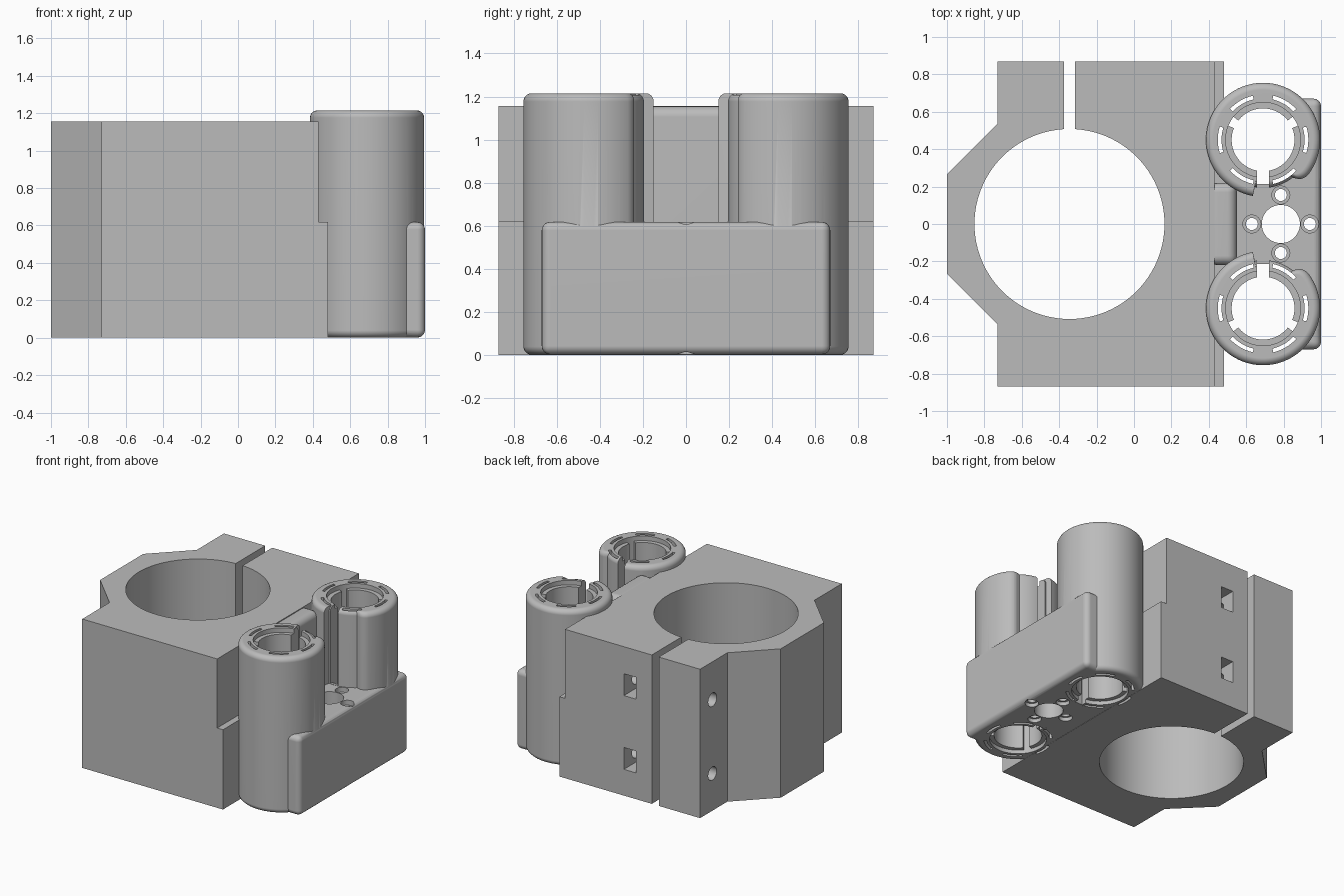
import bpy, bmesh
from math import sin, cos, pi, radians, sqrt

cube = bpy.data.objects.get("Cube")
if cube:
    bpy.data.objects.remove(cube, do_unlink=True)

grey = bpy.data.materials.new("plain_grey")
grey.use_nodes = True
colour = (0.5, 0.5, 0.5, 1)
grey.diffuse_color = colour
grey.node_tree.nodes["Principled BSDF"].inputs["Base Color"].default_value = colour

HEIGHT, STEP_Z = 1.157, 0.62
TUBE_TOP, TUBE_X, TUBE_Y = 1.215, 0.69, 0.45


def loft(name, rings):
    """Solid from stacked closed outlines of equal point count."""
    bm = bmesh.new()
    loops = [[bm.verts.new(p) for p in ring] for ring in rings]
    n = len(loops[0])
    for low, high in zip(loops, loops[1:]):
        for i in range(n):
            j = (i + 1) % n
            bm.faces.new((low[i], low[j], high[j], high[i]))
    bm.faces.new(loops[0][::-1])
    bm.faces.new(loops[-1])
    bmesh.ops.recalc_face_normals(bm, faces=bm.faces)
    mesh = bpy.data.meshes.new(name)
    bm.to_mesh(mesh)
    bm.free()
    mesh.materials.append(grey)
    ob = bpy.data.objects.new(name, mesh)
    bpy.context.collection.objects.link(ob)
    return ob


def prism(name, outline, z0, z1):
    return loft(name, [[(x, y, z) for x, y in outline] for z in (z0, z1)])


def box(name, x0, x1, y0, y1, z0, z1):
    return prism(name, [(x0, y0), (x1, y0), (x1, y1), (x0, y1)], z0, z1)


def circle(x, y, r, n=48):
    return [(x + r * cos(2 * pi * i / n), y + r * sin(2 * pi * i / n)) for i in range(n)]


def apply_modifier(ob, mod):
    bpy.context.view_layer.objects.active = ob
    bpy.ops.object.modifier_apply(modifier=mod.name)


def combine(target, tool, operation="DIFFERENCE"):
    mod = target.modifiers.new("combine", "BOOLEAN")
    mod.operation, mod.solver, mod.object = operation, "EXACT", tool
    apply_modifier(target, mod)
    bpy.data.objects.remove(tool, do_unlink=True)


def round_edges(ob, width):
    mod = ob.modifiers.new("round", "BEVEL")
    mod.width, mod.segments = width, 5
    apply_modifier(ob, mod)


# Clamp body: stepped front side, chamfered outer side
half = [(0.48, 0.87), (-0.73, 0.87), (-0.73, 0.535), (-1.0, 0.265)]
outline = half + [(x, -y) for x, y in reversed(half)]
body = prism("bearing_clamp_bracket", outline, 0, HEIGHT)
combine(body, box("step_cutter", 0.43, 0.6, -1, 1, STEP_Z, 1.3))

# Rib between the tubes and the nut block under them
rib = box("rib", 0.4, 0.55, -0.22, 0.22, 0.3, HEIGHT - 0.002)
round_edges(rib, 0.05)
combine(body, rib, "UNION")
block = box("nut_block", 0.38, 1.0, -0.67, 0.67, 0.002, 0.618)
round_edges(block, 0.04)
combine(body, block, "UNION")


# Bearing tubes, with a shallower wall on the side facing the other tube
def wall_radius(deg):
    if 260 <= deg <= 310:
        return 0.257
    if 310 < deg < 324:
        t = (deg - 310) / 14
        return 0.257 + 0.048 * sqrt(1 - (1 - t) ** 2)
    return 0.305


def tube(side):
    angles = sorted(list(range(0, 360, 4)) + [259.7, 311, 313, 315, 318, 322])
    edge = 0.038
    steps = [(edge * (1 - sin(i * pi / 10)), edge * (1 - cos(i * pi / 10))) for i in range(6)]
    levels = [(inset, 0.001 + z) for inset, z in steps]
    levels += [(inset, TUBE_TOP - z) for inset, z in reversed(steps)]
    return loft("tube", [[(TUBE_X + (wall_radius(a) - inset) * cos(radians(a)),
                           side * (TUBE_Y + (wall_radius(a) - inset) * sin(radians(a))), z)
                          for a in angles] for inset, z in levels])


def sector(middle, spread, r0, r1, y, z0, z1):
    angles = [radians(middle + spread * (i / 6 - 1)) for i in range(13)]
    path = [(r0, a) for a in angles] + [(r1, a) for a in reversed(angles)]
    return prism("sector", [(TUBE_X + r * cos(a), y + r * sin(a)) for r, a in path], z0, z1)


for side in (1, -1):
    combine(body, tube(side), "UNION")
for side in (1, -1):
    y = side * TUBE_Y
    # Bore, with the lip set back from both ends
    combine(body, prism("bore", circle(TUBE_X, y, 0.168, 64), -0.1, 1.4))
    for z0, z1 in ((-0.1, 0.03), (TUBE_TOP - 0.035, 1.4)):
        combine(body, prism("lip_recess", circle(TUBE_X, y, 0.2, 64), z0, z1))
    # Thin curved slots around the bore
    for k in range(6):
        combine(body, sector(60 * k, 17, 0.222, 0.242, y, -0.1, 1.4))
    # Keyways
    for angle in (30, 150):
        combine(body, sector(side * angle, 8, 0.12, 0.2, y, -0.1, 1.4))
    # Slit facing the other tube
    for reach, z0 in ((0.235, -0.1), (0.33, STEP_Z)):
        ends = sorted((y - side * 0.1, y - side * reach))
        combine(body, box("slit", TUBE_X - 0.033, TUBE_X + 0.033, *ends, z0, 1.4))

# Main bore and clamping gap
combine(body, prism("main_bore", circle(-0.345, 0, 0.508, 96), -0.1, 1.4))
combine(body, box("gap", -0.375, -0.315, 0.3, 1, -0.1, 1.4))

# Clamping screws and nut pockets
for z in (0.289, 0.862):
    bolt = [(0.718 + u, z + v) for u, v in circle(0, 0, 0.052, 32)]
    combine(body, loft("bolt_hole", [[(x, u, v) for u, v in bolt] for x in (-0.8, 0.05)]))
    combine(body, box("nut_pocket", -0.18, -0.075, 0.62, 1, z - 0.085, z + 0.085))

# Lead screw hole with four countersunk screw holes
NUT_X = 0.785
combine(body, prism("nut_hole", circle(NUT_X, 0, 0.102), -0.1, 0.8))
for dx, dy in ((1, 0), (0, 1), (-1, 0), (0, -1)):
    x, y = NUT_X + 0.155 * dx, 0.155 * dy
    combine(body, prism("screw_hole", circle(x, y, 0.032, 24), -0.1, 0.8))
    for z0, z1 in ((-0.1, 0.03), (0.58, 0.8)):
        combine(body, prism("counterbore", circle(x, y, 0.048, 24), z0, z1))

# Smooth curved walls, crisp edges
bpy.ops.object.select_all(action="DESELECT")
body.select_set(True)
bpy.context.view_layer.objects.active = body
bpy.ops.object.shade_smooth_by_angle(angle=radians(30))
normals = body.modifiers.new("flat_face_normals", "WEIGHTED_NORMAL")
normals.keep_sharp = True
